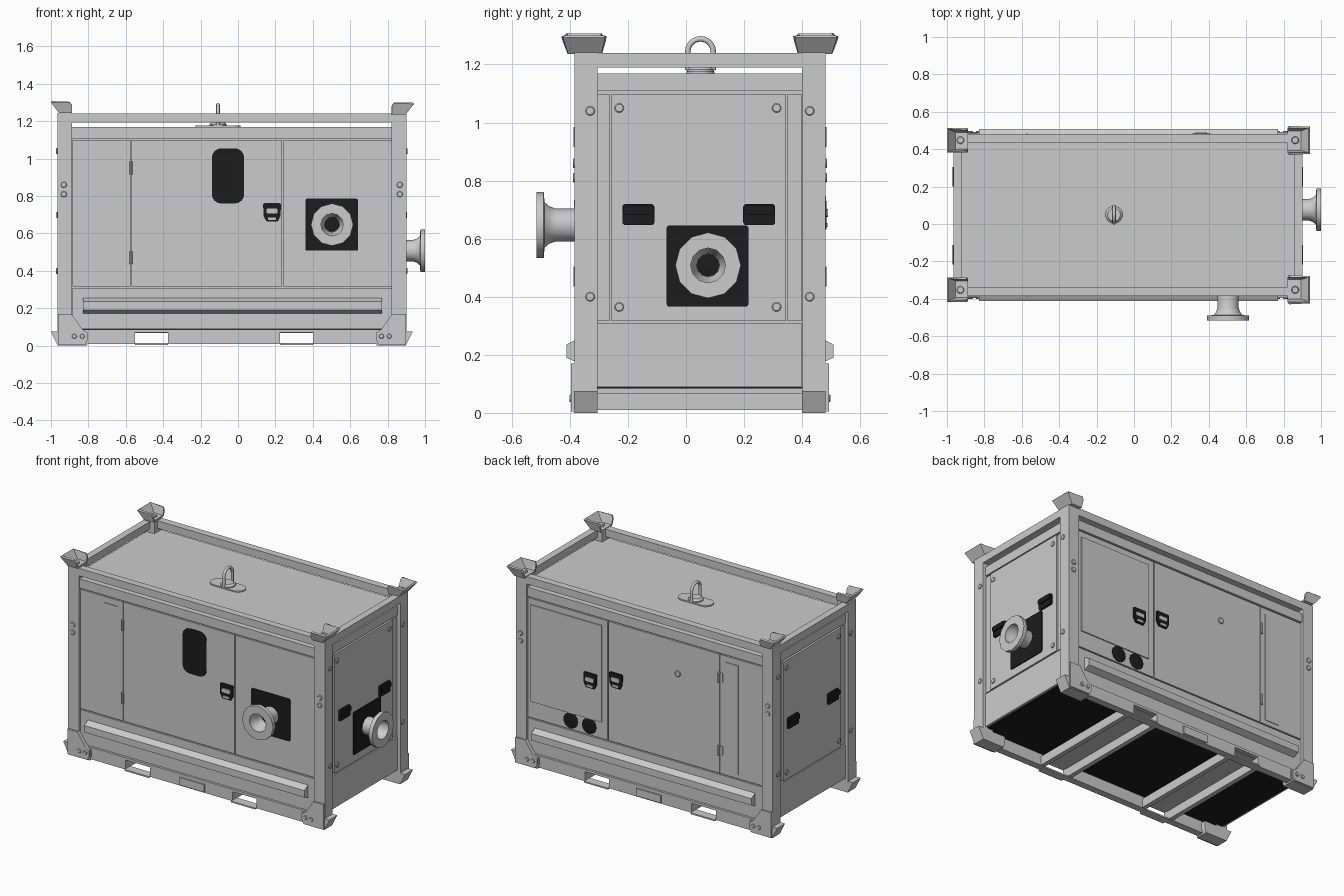
import bpy, bmesh, math
from mathutils import Matrix, Vector

if "Cube" in bpy.data.objects:
    bpy.data.objects.remove(bpy.data.objects["Cube"])

CX, CY = -0.033, 0.048          # centre of the frame
HX, HY = 0.933, 0.432           # half size over the posts
FRONT, BACK = -0.372, 0.468     # door skins

black = bpy.data.materials.new("black")
black.diffuse_color = (0.012, 0.012, 0.012, 1)
black.use_nodes = True
black.node_tree.nodes["Principled BSDF"].inputs["Base Color"].default_value = black.diffuse_color


def finish(name, bm, mat=None, smooth=False):
    bmesh.ops.recalc_face_normals(bm, faces=bm.faces)
    me = bpy.data.meshes.new(name)
    bm.to_mesh(me)
    bm.free()
    ob = bpy.data.objects.new(name, me)
    bpy.context.collection.objects.link(ob)
    if mat:
        me.materials.append(mat)
    if smooth:
        bpy.context.view_layer.objects.active = ob
        ob.select_set(True)
        bpy.ops.object.shade_smooth_by_angle(angle=math.radians(35))
        ob.select_set(False)
    return ob


def prism(name, pts, axis, a, b, mat=None):
    """Extrude a 2D outline along an axis; x: (y,z), y: (x,z), z: (x,y)."""
    put = {'x': lambda u, v, w: (w, u, v), 'y': lambda u, v, w: (u, w, v),
           'z': lambda u, v, w: (u, v, w)}[axis]
    bm = bmesh.new()
    lo = [bm.verts.new(put(u, v, a)) for u, v in pts]
    hi = [bm.verts.new(put(u, v, b)) for u, v in pts]
    bm.faces.new(lo)
    bm.faces.new(hi)
    n = len(pts)
    for i in range(n):
        bm.faces.new((lo[i], lo[(i + 1) % n], hi[(i + 1) % n], hi[i]))
    return finish(name, bm, mat)


def rect(u0, u1, v0, v1, r=0.0, seg=4):
    if not r:
        return [(u0, v0), (u1, v0), (u1, v1), (u0, v1)]
    out = []
    for k, (cu, cv) in enumerate([(u1 - r, v1 - r), (u0 + r, v1 - r), (u0 + r, v0 + r), (u1 - r, v0 + r)]):
        for i in range(seg + 1):
            t = math.pi / 2 * (k + i / seg)
            out.append((cu + r * math.cos(t), cv + r * math.sin(t)))
    return out


def box(name, x0, x1, y0, y1, z0, z1, mat=None):
    return prism(name, rect(x0, x1, y0, y1), 'z', z0, z1, mat)


def lathe(name, prof, loc, out, n=12, mat=None, smooth=True):
    """Revolve (radius, height) points about the direction 'out'."""
    bm = bmesh.new()
    vs = [bm.verts.new((r, 0, h)) for r, h in prof]
    es = [bm.edges.new(p) for p in zip(vs, vs[1:])]
    bmesh.ops.spin(bm, geom=vs + es, cent=(0, 0, 0), axis=(0, 0, 1), angle=2 * math.pi, steps=n)
    bmesh.ops.remove_doubles(bm, verts=bm.verts, dist=1e-4)
    q = Vector(out).to_track_quat('Z', 'Y').to_matrix().to_4x4()
    bm.transform(Matrix.Translation(loc) @ q)
    return finish(name, bm, mat, smooth)


def bolt(name, loc, out, r=0.016, h=0.006, mat=None):
    lathe(name, [(0, -0.01), (r, -0.01), (r, h * .5), (r * .8, h), (0, h)], loc, out, 16, mat)


# Body, roof and black underside
box("body_core", -0.93, 0.865, FRONT + .012, BACK - .012, 0.09, 1.15)
box("roof", -0.945, 0.88, FRONT - .003, BACK + .003, 1.108, 1.168)
box("underside", -0.93, 0.865, FRONT + .012, BACK - .012, 0.084, 0.092, black)

# Four corners: post, foot, gusset, stacking funnel
for sx in (-1, 1):
    for sy in (-1, 1):
        X = lambda d: CX + sx * d
        Y = lambda d: CY + sy * d
        box("corner_post", X(HX), X(HX - .078), Y(HY), Y(HY - .08), 0.07, 1.243)
        prism("corner_foot", [(X(.967), .075), (X(.93), 0), (X(.775), 0), (X(.765), .03), (X(.765), .075)],
              'y', Y(HY + .001), Y(HY - .08))
        prism("gusset_plate", [(X(.93), .005), (X(.785), .005), (X(.772), .03), (X(.772), .07),
                               (X(.8), .088), (X(.857), .17), (X(.93), .17)], 'y', Y(HY + .012), Y(HY - .03))
        for d in (.842, .8):
            bolt("foot_bolt", (X(d), Y(HY + .012), .05), (0, sy, 0), .013)
        for z in (.86, .81):
            bolt("post_bolt", (X(HX - .035), Y(HY), z), (0, sy, 0))
        for z in (1.04, .4):
            bolt("post_end_bolt", (X(HX), Y(HY - .054), z), (sx, 0, 0))
        bm = bmesh.new()
        low = [(.855, .448), (.925, .448), (.925, .345), (.855, .345)]
        top = [(.866, .466), (.967, .466), (.967, .333), (.866, .333)]
        lv = [bm.verts.new((X(a), Y(b), 1.245)) for a, b in low]
        mv = {i: bm.verts.new((X(.855), Y(b), 1.282)) for i, b in ((0, .461), (3, .336))}
        tv = [bm.verts.new((X(a), Y(b), 1.3)) for a, b in top]
        bm.faces.new((lv[0], lv[1], tv[1], tv[0], mv[0]))
        bm.faces.new((lv[1], lv[2], tv[2], tv[1]))
        bm.faces.new((lv[2], lv[3], mv[3], tv[3], tv[2]))
        bm.faces.new(lv)
        f = finish("stacking_funnel", bm)
        m = f.modifiers.new("thickness", 'SOLIDIFY')
        m.thickness = 0.012
        m.offset = -1
        bolt("funnel_bolt", (X(.895), Y(.4), 1.257), (0, 0, 1), .02)

# Top rails
for s in (-1, 1):
    y = CY + s * HY
    box("top_side_rail", CX - HX + .02, CX + HX - .02, y, y - s * .047, 1.192, 1.241)
    x = CX + s * HX
    box("top_end_rail", x, x - s * .045, CY - HY + .02, CY + HY - .02, 1.19, 1.239)

# Base rails with fork pockets running through
pockets = [(-0.55, -0.374), (0.225, 0.40)]
for s in (-1, 1):
    y0, y1 = CY + s * (HY - .004), CY + s * (HY - .05)
    box("sill_strip", -0.89, 0.83, y0, y1, 0.07, 0.086)
    for a, b in [(-0.83, -.55), (-.374, .225), (.40, .77)]:
        box("base_rail", a, b, y0, y1, 0.008, 0.07)
    for a, b in pockets:
        box("pocket_strap", a, b, y0 + s * .012, y1, 0.004, 0.013)
    box("base_plate", -.155, .025, y0 + s * .008, y0, .015, .065)
for a, b in pockets:
    for x in (a - .03, b):
        box("fork_pocket_wall", x, x + .03, CY - HY + .03, CY + HY - .03, 0.01, 0.068)
    box("fork_pocket_roof", a, b, CY - HY + .03, CY + HY - .03, 0.067, 0.086)

# Long sides: panels, louvre strip, hinges, bumper
for s, y in ((-1, FRONT), (1, BACK)):
    inn = y - s * .02
    for n, a, b in (("intake_panel", -.885, -.576), ("door", -.57, .236), ("service_panel", .243, .82)):
        box(n, a, b, y, inn, .317, 1.099)
    box("lower_panel", -.885, .82, y, inn, .09, .309)
    box("louvre_strip", -.71, -.61, y + s * .004, inn, .345, 1.06)
    prism("bumper_rail", [(y + s * .004 - s * .02, .165), (y + s * .04, .19), (y + s * .04, .235), (y - s * .016, .264)],
          'x', -.83, .77)
    for z in (.95, .47):
        lathe("hinge", [(0, -.034), (.008, -.034), (.008, .034), (0, .034)], (-.573, y + s * .008, z), (0, 0, 1), 8)
        box("hinge_leaf", -.595, -.573, y + s * .004, inn, z - .03, z + .03)


def latch(x, z, y, s):
    o = [(-.048, .045), (-.04, .05), (.04, .05), (.048, .045), (.045, -.02), (.03, -.048), (-.03, -.048), (-.045, -.02)]
    prism("latch_plate", [(x + a, z + b) for a, b in o], 'y', y - s * .01, y + s * .008, black)
    prism("latch_handle", rect(x - .03, x + .03, z - .005, z + .022, .008), 'y', y, y + s * .014)
    prism("latch_pull", rect(x - .022, x + .022, z - .04, z - .026, .005), 'y', y, y + s * .013)


# Front fittings
latch(.182, .712, FRONT, -1)
prism("window", rect(-.14, .033, .76, 1.055, .05), 'y', FRONT + .01, FRONT - .004, black)

# Back fittings: hatch, latches, sockets, lock
prism("control_hatch", rect(.283, .797, .425, 1.06), 'y', BACK - .01, BACK + .007)
latch(.36, .68, BACK + .007, 1)
latch(.178, .725, BACK, 1)
for x in (.375, .51):
    bolt("socket", (x, BACK, .375), (0, 1, 0), .052, .006, black)
bolt("door_lock", (-.27, BACK, .89), (0, 1, 0), .02)

# End panels with lift handles
for s, x in ((1, .876), (-1, -.942)):
    inn = x - s * .02
    box("end_panel", x + s * .006, inn, -.257, .344, .317, 1.099)
    box("end_strip", x, inn, -.305, -.263, .317, 1.099)
    box("end_strip", x, inn, .35, .397, .317, 1.099)
    box("end_lower_panel", x + s * .004, inn, -.305, .397, .09, .309)
    for y in (-.23, .312):
        for z in (1.05, .365):
            bolt("panel_bolt", (x + s * .006, y, z), (s, 0, 0))
    for y in (-.164, .252):
        prism("lift_handle", rect(y - .055, y + .055, .647, .719, .01), 'x', inn, x + s * .018, black)
        prism("handle_lip", rect(y - .052, y + .052, .682, .714, .008), 'x', inn, x + s * .028, black)

# Pipe flanges on black plates
prism("front_port_plate", rect(.36, .642, .508, .786, .01), 'y', FRONT + .01, FRONT - .006, black)
prism("side_port_plate", rect(-.067, .215, .366, .645, .01), 'x', .86, .888, black)
flange = [(.036, -.13), (.04, -.07), (.06, -.035), (.06, 0), (.113, 0), (.113, -.025), (.078, -.028), (.064, -.045),
          (.057, -.065), (.057, -.145)]
for n, loc, out in (("front", (.503, -.515, .647), (0, -1, 0)), ("side", (1, .076, .508), (1, 0, 0))):
    lathe(n + "_pipe_flange", flange, loc, out, 12)
    inner = Vector(loc) - Vector(out) * .1
    bolt(n + "_pipe_bore", inner, out, .04, .004, black)

# Lifting eye on the roof
ex, ey = -.107, .05
prism("eye_plate", rect(ex - .12, ex + .12, ey - .048, ey + .048, .047, 8), 'z', 1.16, 1.176)
lathe("eye_collar", [(.046, 1.17), (.046, 1.182), (.034, 1.194), (0, 1.194)], (ex, ey, 0), (0, 0, 1), 20)
cu = bpy.data.curves.new("lifting_eye", 'CURVE')
cu.dimensions = '3D'
cu.bevel_depth = .0095
cu.bevel_resolution = 2
path = [(.044, 1.18)] + [(.044 * math.cos(math.pi * i / 12), 1.244 + .044 * math.sin(math.pi * i / 12))
                         for i in range(13)] + [(-.044, 1.18)]
sp = cu.splines.new('POLY')
sp.points.add(len(path) - 1)
for p, (u, z) in zip(sp.points, path):
    p.co = (ex, ey + u, z, 1)
bpy.context.collection.objects.link(bpy.data.objects.new("lifting_eye", cu))
